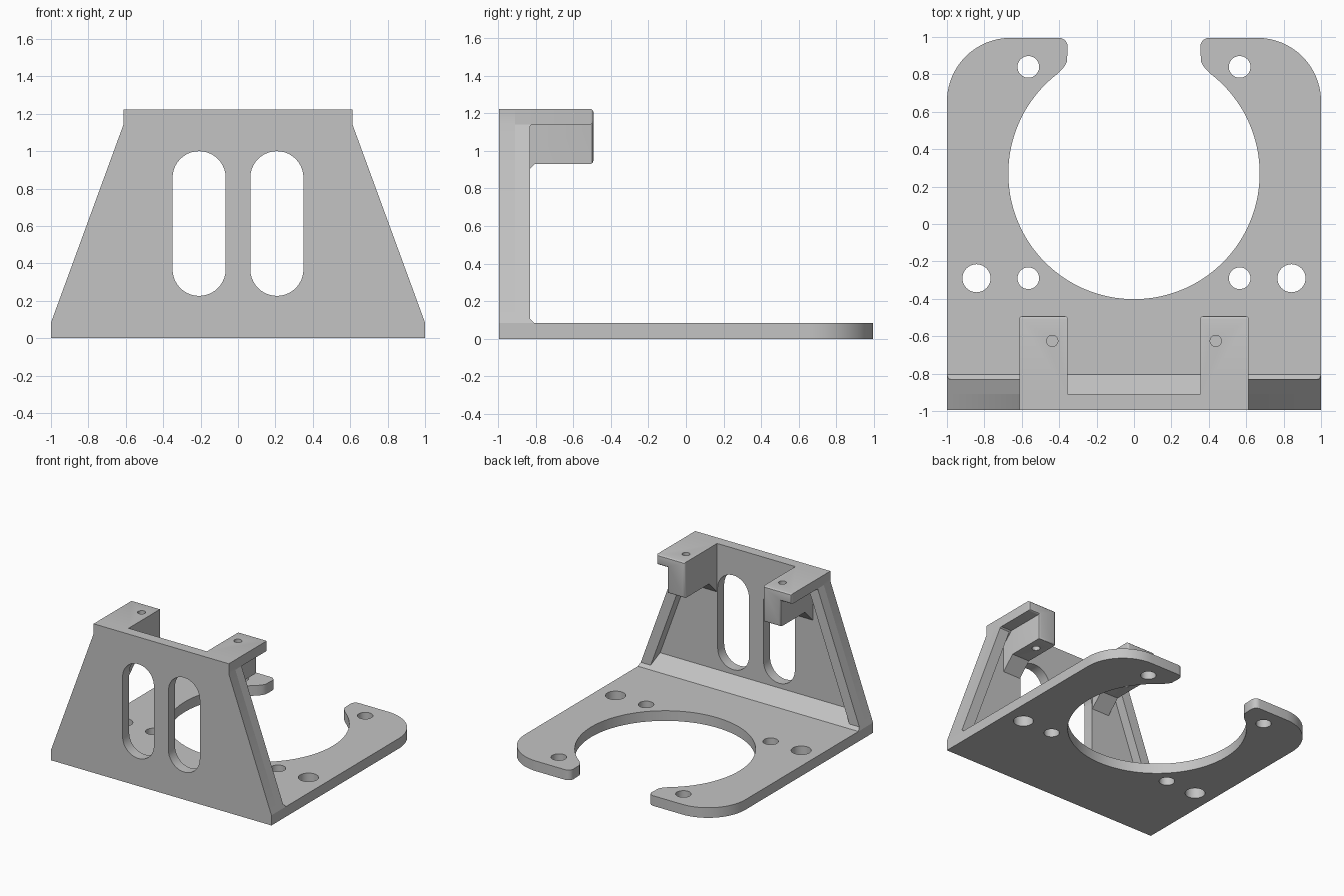
import bpy, bmesh, math
from mathutils import Vector

if "Cube" in bpy.data.objects:
    bpy.data.objects.remove(bpy.data.objects["Cube"])

grey = bpy.data.materials.new("plain_grey")
grey.diffuse_color = (0.55, 0.55, 0.55, 1)
grey.use_nodes = True
grey.node_tree.nodes["Principled BSDF"].inputs["Base Color"].default_value = grey.diffuse_color

# Maps profile coordinates (u, v) and extrusion depth d to 3D
AXES = {
    "x": lambda u, v, d: (d, u, v),
    "y": lambda u, v, d: (u, d, v),
    "z": lambda u, v, d: (u, v, d),
}


def prism(name, pts, axis, a, b, bevel=0.0):
    """Extrude a closed profile along an axis; optionally round the far end."""
    bm = bmesh.new()
    lo = [bm.verts.new(AXES[axis](u, v, a)) for u, v in pts]
    hi = [bm.verts.new(AXES[axis](u, v, b)) for u, v in pts]
    n = len(pts)
    bm.faces.new(lo)
    end = bm.faces.new(hi)
    for i in range(n):
        j = (i + 1) % n
        bm.faces.new((lo[i], lo[j], hi[j], hi[i]))
    bmesh.ops.recalc_face_normals(bm, faces=bm.faces)
    if bevel:
        bmesh.ops.bevel(bm, geom=list(end.edges), offset=bevel, segments=3,
                        profile=0.5, affect='EDGES')
    me = bpy.data.meshes.new(name)
    bm.to_mesh(me)
    bm.free()
    me.materials.append(grey)
    ob = bpy.data.objects.new(name, me)
    bpy.context.collection.objects.link(ob)
    return ob


def arc(cx, cy, r, a0, a1, n):
    return [(cx + r * math.cos(math.radians(a0 + (a1 - a0) * i / n)),
             cy + r * math.sin(math.radians(a0 + (a1 - a0) * i / n)))
            for i in range(n + 1)]


def circle(cx, cy, r, n=40):
    return arc(cx, cy, r, 0, 360, n)[:-1]


def cut(ob, cutters):
    """Subtract the cutters, bake the result and delete the cutters."""
    for c in cutters:
        c.hide_render = True
        m = ob.modifiers.new("cut", 'BOOLEAN')
        m.operation = 'DIFFERENCE'
        m.solver = 'EXACT'
        m.object = c
    bpy.context.view_layer.update()
    dg = bpy.context.evaluated_depsgraph_get()
    me = bpy.data.meshes.new_from_object(ob.evaluated_get(dg))
    ob.modifiers.clear()
    ob.data = me
    for c in cutters:
        bpy.data.objects.remove(c)


FRONT, BACK, T = -0.995, 0.995, 0.083      # depth limits, plate thickness
WALL, RIB, WEDGE = -0.91, -0.83, -0.805    # rear faces of wall, ribs, wedges
SHELF, TOP = 1.14, 1.222
TOP_X = 0.613

# Base plate: C-shaped outline with a large round opening
half = arc(0, 0.27, 0.672, -90, 53, 48)
half += [(0.372, 0.842), (0.358, 0.868)]
half += arc(0.4, BACK - 0.045, 0.045, 180, 90, 6)
half += arc(0.66, BACK - 0.34, 0.34, 90, 0, 20)
half += [(1, FRONT)]
outline = half + [(-x, y) for x, y in reversed(half[1:])]
base = prism("base_plate", outline, "z", 0, T)
holes = [(0.565, 0.84, 0.058), (0.565, -0.29, 0.058), (0.842, -0.29, 0.075)]
cut(base, [prism("hole_cutter", circle(s * x, y, r), "z", -0.1, 0.2)
           for x, y, r in holes for s in (-1, 1)])

# Front wall: tapered plate with two rounded slots
wall = prism("front_wall", [(-1, T), (1, T), (TOP_X, SHELF), (TOP_X, TOP),
                            (-TOP_X, TOP), (-TOP_X, SHELF)], "y", FRONT, WALL)
R = 0.142
slots = []
for s in (-1, 1):
    pts = arc(s * 0.208, 1.0 - R, R, 0, 180, 20) + arc(s * 0.208, 0.226 + R, R, 180, 360, 20)
    slots.append(prism("slot_cutter", pts, "y", FRONT - 0.1, WALL + 0.1))
cut(wall, slots)

# Sloped wedge joining wall and base, its ends following the wall taper
D = WEDGE - WALL
foot = prism("base_wedge", [(WALL, T), (WEDGE, T), (WALL, T + D)], "x", -1, 1)
for v in foot.data.vertices:
    if v.co.z > T + 0.01:
        v.co.x *= 1 - D * (1 - TOP_X) / (SHELF - T)

for s, side in ((1, "right"), (-1, "left")):
    # Slanted side rib behind the wall edge
    prism(side + "_rib", [(s * 1, T), (s * TOP_X, SHELF),
                          (s * (TOP_X - 0.09), SHELF), (s * 0.91, T)],
          "y", WALL, RIB)
    # Mounting arm: top flange over an inner block
    arm = prism(side + "_arm", [(s * 0.355, 0.93), (s * 0.515, 0.93),
                                (s * 0.515, SHELF), (s * TOP_X, SHELF),
                                (s * TOP_X, TOP), (s * 0.355, TOP)],
                "y", WALL, -0.493, bevel=0.015)
    cut(arm, [prism("screw_cutter", circle(s * 0.437, -0.625, 0.03, 24), "z", 0.8, 1.4)])
    # Sloped wedges under the block and under the flange
    for part, z, a, b in (("block", 0.93, 0.355, 0.515), ("flange", SHELF, 0.515, TOP_X)):
        end = WEDGE if part == "block" else RIB + 0.01
        prism(f"{side}_{part}_wedge", [(WALL, z), (end, z), (WALL, z - (end - WALL))],
              "x", s * a, s * b)

# Smooth the round surfaces while keeping edges sharp
for ob in bpy.context.scene.objects:
    ob.select_set(True)
    bpy.context.view_layer.objects.active = ob
bpy.ops.object.shade_smooth_by_angle(angle=math.radians(30))
